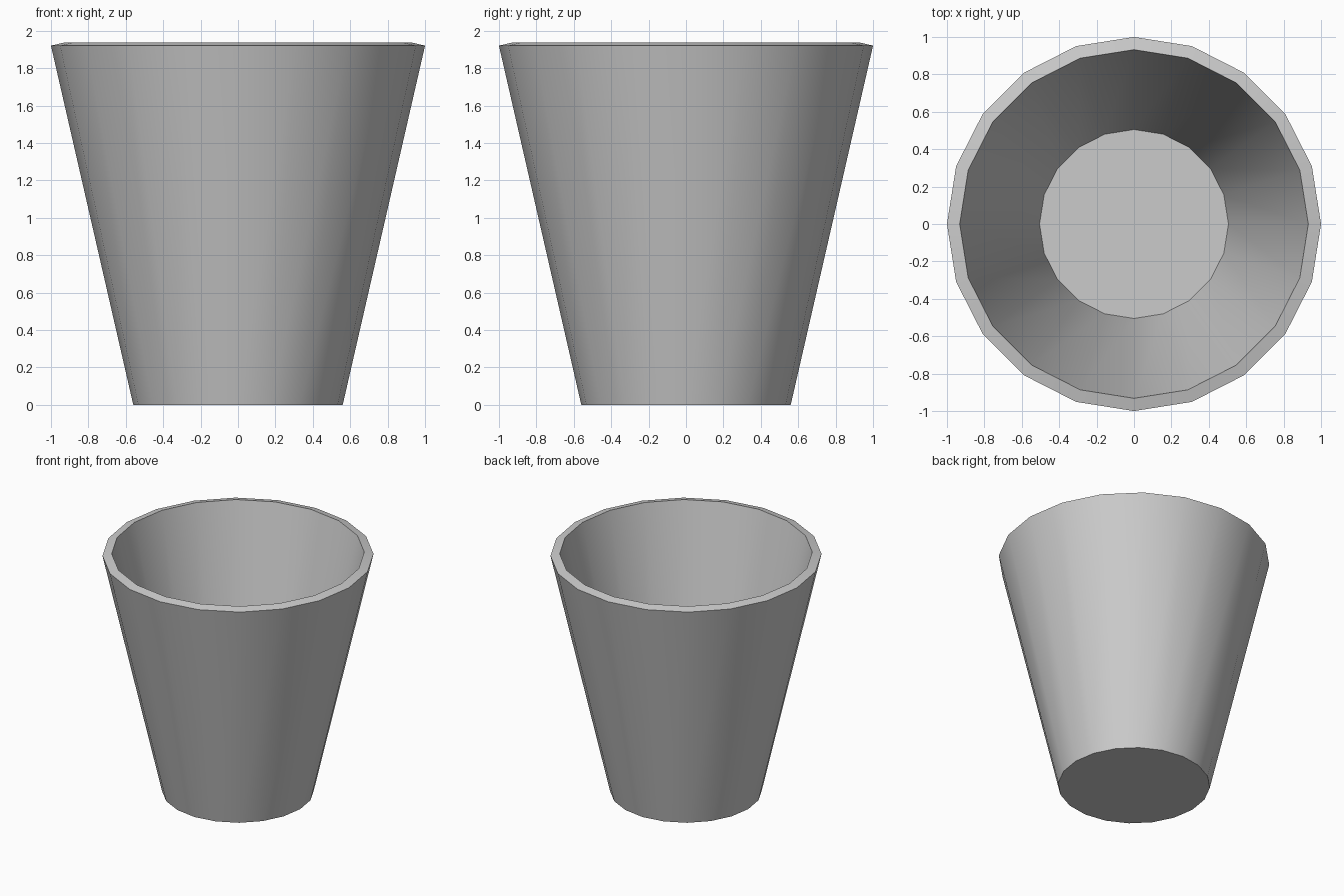
import bpy, bmesh, math

if "Cube" in bpy.data.objects:
    bpy.data.objects.remove(bpy.data.objects["Cube"])

SIDES = 20
# (radius, height): outer foot, outer rim, inner rim, inner floor
PROFILE = [(0.56, 0.0), (1.0, 1.92), (0.932, 1.936), (0.505, 0.07)]

bm = bmesh.new()


def ring(radius, z):
    return [bm.verts.new((radius * math.cos(math.tau * i / SIDES),
                          radius * math.sin(math.tau * i / SIDES), z))
            for i in range(SIDES)]


# Walls and rim
rings = [ring(r, z) for r, z in PROFILE]
for a, b in zip(rings, rings[1:]):
    for i in range(SIDES):
        j = (i + 1) % SIDES
        bm.faces.new((a[i], a[j], b[j], b[i]))

# Underside and inner floor
bm.faces.new(rings[0][::-1])
bm.faces.new(rings[-1])
bmesh.ops.recalc_face_normals(bm, faces=bm.faces[:])

mesh = bpy.data.meshes.new("cup")
bm.to_mesh(mesh)
bm.free()
cup = bpy.data.objects.new("cup", mesh)
bpy.context.collection.objects.link(cup)

# Smooth walls, crisp rim and base
bpy.context.view_layer.objects.active = cup
cup.select_set(True)
bpy.ops.object.shade_smooth_by_angle(angle=math.radians(30))
